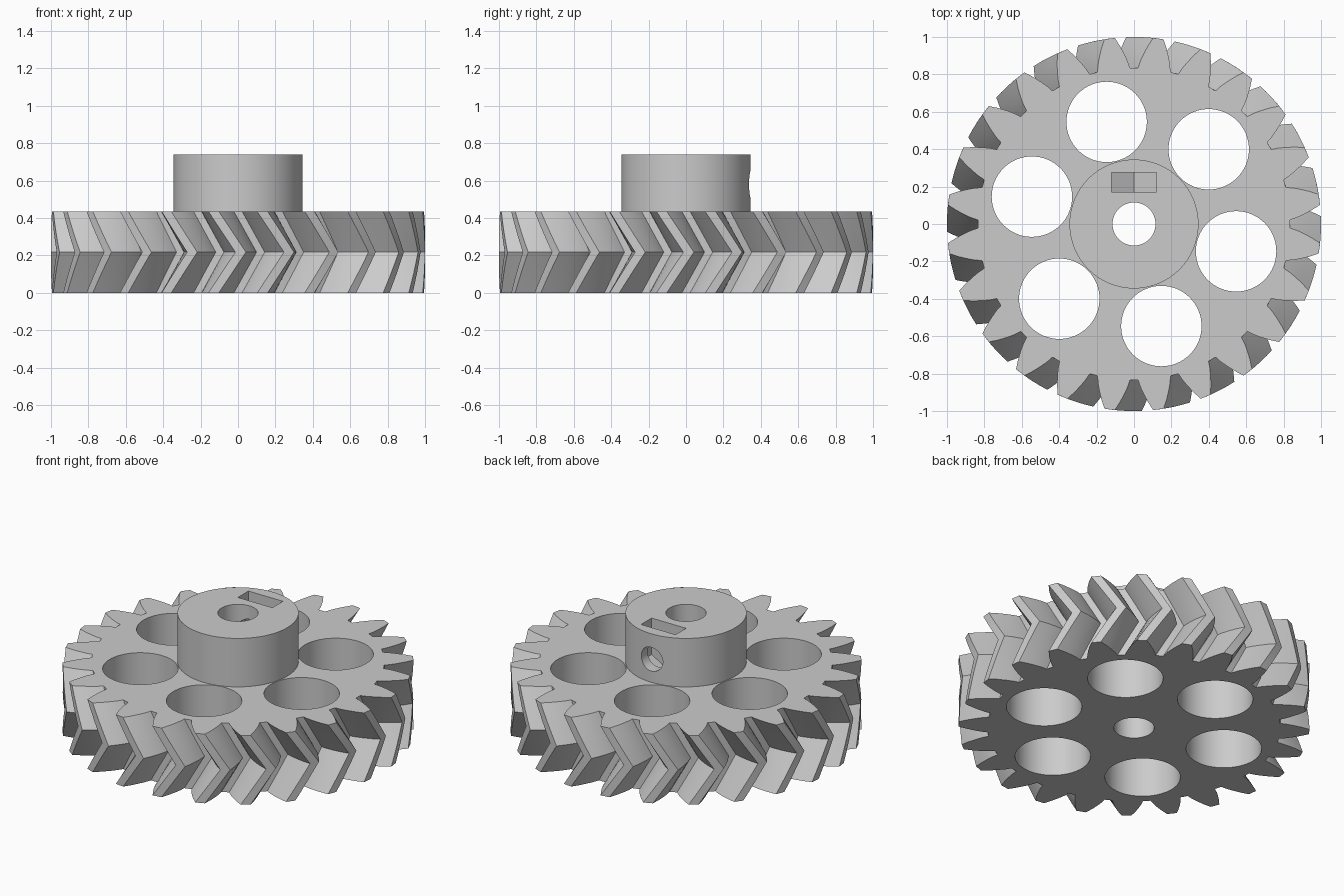
import bpy, bmesh
from math import radians, cos, sin, pi
from mathutils import Matrix, Vector

cube = bpy.data.objects.get("Cube")
if cube:
    bpy.data.objects.remove(cube)

TEETH = 24
TWIST = radians(200 / TEETH)
GEAR_H, TOP = 0.435, 0.74
BORE_R, HUB_R = 0.115, 0.345
SCREW_Z = 0.58

steel = bpy.data.materials.new("light_grey")
steel.use_nodes = True
grey = (0.6, 0.6, 0.6, 1)
steel.diffuse_color = grey
steel.node_tree.nodes["Principled BSDF"].inputs["Base Color"].default_value = grey


def add_object(name, bm):
    bmesh.ops.recalc_face_normals(bm, faces=bm.faces)
    mesh = bpy.data.meshes.new(name)
    bm.to_mesh(mesh)
    bm.free()
    mesh.materials.append(steel)
    obj = bpy.data.objects.new(name, mesh)
    bpy.context.collection.objects.link(obj)
    return obj


def cylinder(name, radius, z0, z1, centre=(0, 0), sides=64):
    bm = bmesh.new()
    bmesh.ops.create_cone(bm, cap_ends=True, segments=sides, radius1=radius, radius2=radius,
                          depth=z1 - z0,
                          matrix=Matrix.Translation((*centre, (z0 + z1) / 2)))
    return add_object(name, bm)


def activate(obj):
    bpy.ops.object.select_all(action='DESELECT')
    obj.select_set(True)
    bpy.context.view_layer.objects.active = obj


def cut(obj, cutter):
    cutter.hide_render = True
    mod = obj.modifiers.new("cut", 'BOOLEAN')
    mod.operation, mod.solver, mod.object = 'DIFFERENCE', 'EXACT', cutter
    activate(obj)
    bpy.ops.object.modifier_apply(modifier=mod.name)
    bpy.data.objects.remove(cutter)


def smooth(obj):
    activate(obj)
    bpy.ops.object.shade_smooth_by_angle(angle=radians(30))


# Tooth outline: radius and half angle in degrees, root to tip
FLANK = [(0.835, 6.0), (0.87, 5.3), (0.91, 4.25), (0.955, 3.0), (1.0, 1.6)]


def gear_outline():
    points = []
    for i in range(TEETH):
        mid = (i + 0.5) * 2 * pi / TEETH
        points += [(r, mid - radians(a)) for r, a in FLANK]
        points += [(r, mid + radians(a)) for r, a in reversed(FLANK)]
    return points


# Herringbone gear: the outline twists forward to mid height, then back
bm = bmesh.new()
outline, layers = gear_outline(), 8
rings = []
for k in range(layers + 1):
    t = k / layers
    turn = TWIST * (1 - abs(2 * t - 1))
    rings.append([bm.verts.new((r * cos(a + turn), r * sin(a + turn), t * GEAR_H))
                  for r, a in outline])
n = len(outline)
for low, high in zip(rings, rings[1:]):
    for i in range(n):
        j = (i + 1) % n
        bm.faces.new((low[i], low[j], high[j], high[i]))
bm.faces.new(rings[0][::-1])
bm.faces.new(rings[-1])
gear = add_object("herringbone_gear", bm)

# Centre bore and six round lightening holes
cut(gear, cylinder("bore_cutter", BORE_R, -0.1, 1))
for i in range(6):
    a = radians(45 + 60 * i)
    cut(gear, cylinder("hole_cutter", 0.215, -0.1, 1, (0.565 * cos(a), 0.565 * sin(a))))
smooth(gear)

# Hub with bore
hub = cylinder("hub", HUB_R, GEAR_H, TOP)
cut(hub, cylinder("bore_cutter", BORE_R, 0, 1))

# Nut slot: flat-sided pocket with a pointed floor
bm = bmesh.new()
half, dip = 0.12, 0.069
profile = [(-half, 1), (-half, SCREW_Z - dip), (0, SCREW_Z - 2 * dip),
           (half, SCREW_Z - dip), (half, 1)]
face = bm.faces.new([bm.verts.new((x, 0.17, z)) for x, z in profile])
side = bmesh.ops.extrude_face_region(bm, geom=[face])["geom"]
bmesh.ops.translate(bm, vec=Vector((0, 0.105, 0)),
                    verts=[v for v in side if isinstance(v, bmesh.types.BMVert)])
cut(hub, add_object("nut_slot_cutter", bm))

# Set screw hole from the back of the hub into the bore
bm = bmesh.new()
bmesh.ops.create_cone(bm, cap_ends=True, segments=32, radius1=0.075, radius2=0.075, depth=0.5,
                      matrix=Matrix.Translation((0, 0.3, SCREW_Z)) @ Matrix.Rotation(pi / 2, 4, 'X'))
cut(hub, add_object("screw_cutter", bm))
smooth(hub)
